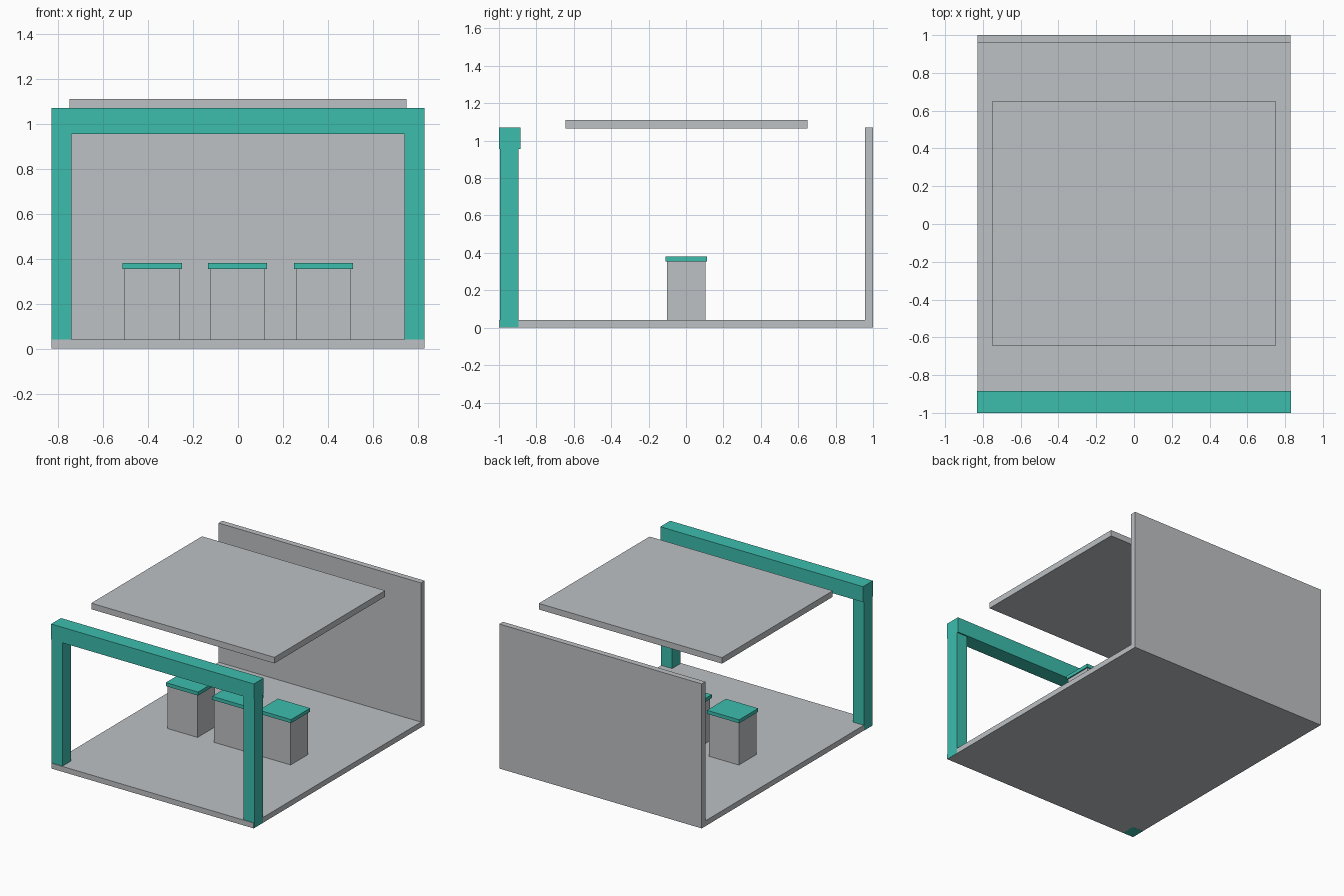
import bpy
import bmesh
from mathutils import Vector

if "Cube" in bpy.data.objects:
    bpy.data.objects.remove(bpy.data.objects["Cube"])


def material(name, rgb):
    m = bpy.data.materials.new(name)
    m.diffuse_color = (*rgb, 1)
    m.use_nodes = True
    m.node_tree.nodes["Principled BSDF"].inputs["Base Color"].default_value = m.diffuse_color
    return m


GREY = material("light_grey", (0.509, 0.533, 0.552))
TEAL = material("teal", (0.045, 0.509, 0.423))


def box(name, lo, hi, mat):
    """Axis-aligned box between two opposite corners."""
    lo, hi = Vector(lo), Vector(hi)
    bm = bmesh.new()
    bmesh.ops.create_cube(bm, size=1)
    for v in bm.verts:
        v.co = Vector(lo[i] if v.co[i] < 0 else hi[i] for i in range(3))
    mesh = bpy.data.meshes.new(name)
    bm.to_mesh(mesh)
    bm.free()
    mesh.materials.append(mat)
    obj = bpy.data.objects.new(name, mesh)
    bpy.context.collection.objects.link(obj)
    return obj


# Floor slab, back wall and floating roof panel
box("floor", (-0.829, -1, 0.0005), (0.829, 1, 0.04), GREY)
box("back_wall", (-0.829, 0.957, 0.04), (0.829, 1, 1.07), GREY)
box("roof_panel", (-0.75, -0.645, 1.065), (0.75, 0.65, 1.11), GREY)

# Front gateway: two posts sunk into the floor and a wider beam across the top
box("left_post", (-0.83, -0.995, 0), (-0.74, -0.895, 0.955), TEAL)
box("right_post", (0.74, -0.995, 0.001), (0.83, -0.895, 0.955), TEAL)
box("front_beam", (-0.83, -1, 0.955), (0.83, -0.885, 1.07), TEAL)

# Row of three counters with overhanging tops
for n, x in enumerate((-0.382, -0.002, 0.38), 1):
    box(f"counter_{n}", (x - 0.123, -0.102, 0.04), (x + 0.123, 0.103, 0.355), GREY)
    box(f"counter_top_{n}", (x - 0.132, -0.11, 0.355), (x + 0.132, 0.112, 0.381), TEAL)
